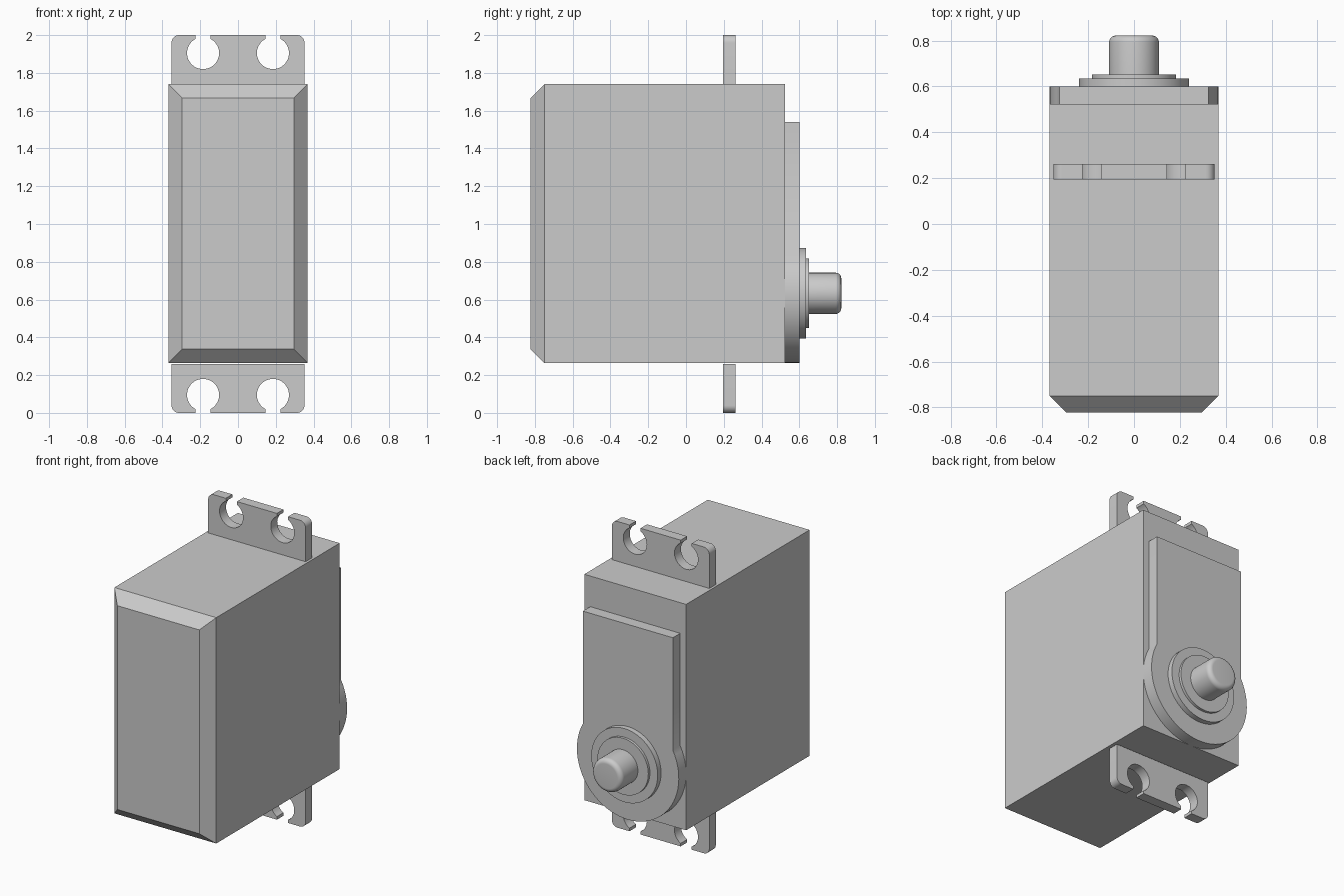
import bpy, bmesh
from math import sin, cos, pi, radians, asin, acos
from mathutils import Vector

cube = bpy.data.objects.get("Cube")
if cube:
    bpy.data.objects.remove(cube, do_unlink=True)

grey = bpy.data.materials.new("plain grey")
grey.use_nodes = True
colour = (0.6, 0.6, 0.6, 1)
grey.diffuse_color = colour
grey.node_tree.nodes["Principled BSDF"].inputs["Base Color"].default_value = colour

HALF_W, Z_LOW, Z_HIGH = 0.368, 0.265, 1.74
SHAFT_Z = 0.633


def finish(name, bm):
    bmesh.ops.recalc_face_normals(bm, faces=bm.faces)
    mesh = bpy.data.meshes.new(name)
    bm.to_mesh(mesh)
    bm.free()
    obj = bpy.data.objects.new(name, mesh)
    bpy.context.collection.objects.link(obj)
    mesh.materials.append(grey)
    bpy.ops.object.select_all(action='DESELECT')
    obj.select_set(True)
    bpy.context.view_layer.objects.active = obj
    bpy.ops.object.shade_smooth_by_angle(angle=radians(30))
    return obj


def arc(cx, cz, r, start, end, steps):
    angles = [start + (end - start) * i / steps for i in range(steps + 1)]
    return [(cx + r * cos(a), cz + r * sin(a)) for a in angles]


def slab(name, outline, y0, y1):
    """Extrude an x-z outline along y."""
    bm = bmesh.new()
    face = bm.faces.new([bm.verts.new((x, y0, z)) for x, z in outline])
    moved = bmesh.ops.extrude_face_region(bm, geom=[face])["geom"]
    bmesh.ops.translate(bm, vec=(0, y1 - y0, 0),
                        verts=[v for v in moved if isinstance(v, bmesh.types.BMVert)])
    return finish(name, bm)


def lathe(name, profile, segments=64):
    """Spin (radius, y) points around the shaft axis."""
    bm = bmesh.new()
    verts = [bm.verts.new((r, y, SHAFT_Z)) for r, y in profile]
    edges = [bm.edges.new(pair) for pair in zip(verts, verts[1:])]
    bmesh.ops.spin(bm, geom=verts + edges, cent=(0, 0, SHAFT_Z), axis=(0, 1, 0),
                   angle=2 * pi, steps=segments)
    bmesh.ops.remove_doubles(bm, verts=bm.verts, dist=1e-5)
    return finish(name, bm)


# Case with a chamfered front
bm = bmesh.new()
loops = []
for y, inset in ((0.524, 0), (-0.75, 0), (-0.822, 0.072)):
    w, lo, hi = HALF_W - inset, Z_LOW + inset, Z_HIGH - inset
    loops.append([bm.verts.new((x, y, z)) for x, z in ((-w, lo), (w, lo), (w, hi), (-w, hi))])
for a, b in zip(loops, loops[1:]):
    for i in range(4):
        j = (i + 1) % 4
        bm.faces.new((a[i], a[j], b[j], b[i]))
bm.faces.new(loops[0])
bm.faces.new(loops[-1])
finish("case", bm)

# Raised gear cover: straight top running into a round lower end
cover_w, cover_top = 0.325, 1.54
meet = acos(cover_w / HALF_W)
cover = [(cover_w, cover_top), (-cover_w, cover_top)]
cover += arc(0, SHAFT_Z, HALF_W, pi - meet, 2 * pi + meet, 48)
slab("gear_cover", cover, 0.524, 0.6)

# Stepped bearing rings and rounded output shaft
lathe("outer_bearing_ring", [(0, 0.6), (0.24, 0.6), (0.24, 0.635), (0, 0.635)])
lathe("inner_bearing_ring", [(0, 0.635), (0.184, 0.635), (0.184, 0.652), (0, 0.652)])
tip = arc(0.109 - 0.03, 0.822 - 0.03, 0.03, 0, pi / 2, 8)
lathe("output_shaft", [(0, 0.652), (0.109, 0.652)] + tip + [(0, 0.822)])

# Mounting tabs with open keyhole slots
hole_x, hole_z, hole_r, slot = 0.185, 1.905, 0.085, 0.04
tab_w, corner = 0.352, 0.04
gap = asin(slot / hole_r)
half = [(hole_x - slot, 2)]
half += arc(hole_x, hole_z, hole_r, pi / 2 + gap, 2.5 * pi - gap, 36)
half += [(hole_x + slot, 2)]
half += arc(tab_w - corner, 2 - corner, corner, pi / 2, 0, 8)
half += [(tab_w, Z_HIGH)]
top_tab = half + [(-x, z) for x, z in reversed(half)]
slab("top_mounting_tab", top_tab, 0.195, 0.262)
slab("bottom_mounting_tab", [(x, 2 - z) for x, z in top_tab], 0.195, 0.262)
bpy.data.objects["bottom_mounting_tab"].data.update()
